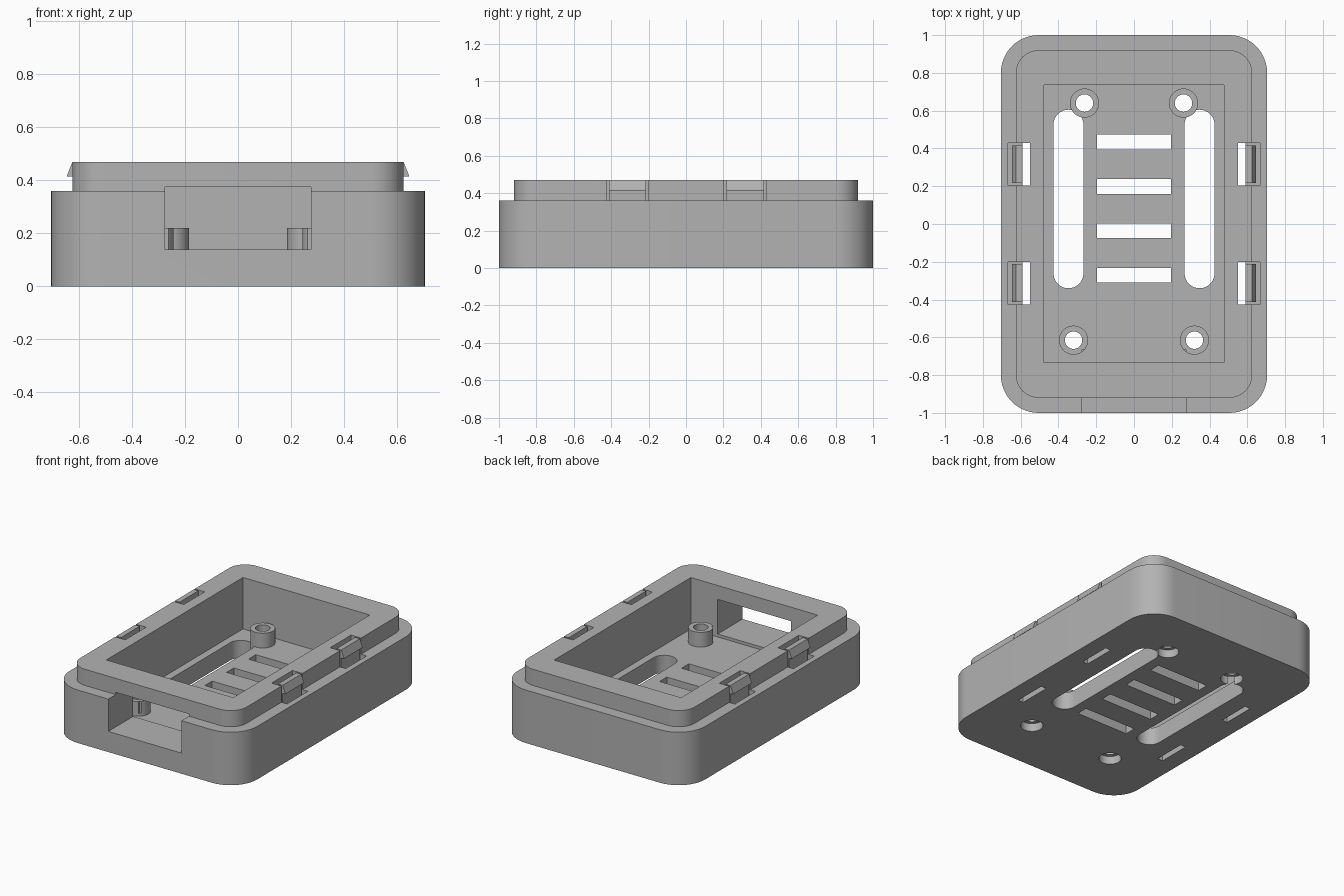
import bpy
import bmesh
from math import cos, sin, pi

if "Cube" in bpy.data.objects:
    bpy.data.objects.remove(bpy.data.objects["Cube"], do_unlink=True)

grey = bpy.data.materials.new("plain grey")
grey.use_nodes = True
grey.diffuse_color = (0.45, 0.45, 0.45, 1)
grey.node_tree.nodes["Principled BSDF"].inputs["Base Color"].default_value = (0.45, 0.45, 0.45, 1)


def prism(name, outline, lo, hi, axis="z"):
    """Extrude a closed outline along z, or an (x, z) outline along y."""
    bm = bmesh.new()
    place = (lambda p, h: (p[0], p[1], h)) if axis == "z" else (lambda p, h: (p[0], h, p[1]))
    face = bm.faces.new([bm.verts.new(place(p, lo)) for p in outline])
    moved = bmesh.ops.extrude_face_region(bm, geom=[face])["geom"]
    shift = (0, 0, hi - lo) if axis == "z" else (0, hi - lo, 0)
    bmesh.ops.translate(bm, vec=shift, verts=[v for v in moved if isinstance(v, bmesh.types.BMVert)])
    bmesh.ops.recalc_face_normals(bm, faces=bm.faces)
    mesh = bpy.data.meshes.new(name)
    bm.to_mesh(mesh)
    bm.free()
    mesh.materials.append(grey)
    obj = bpy.data.objects.new(name, mesh)
    bpy.context.collection.objects.link(obj)
    return obj


def rounded(x0, x1, y0, y1, r, steps=12):
    """Rounded rectangle outline."""
    corners = [(x1 - r, y1 - r), (x0 + r, y1 - r), (x0 + r, y0 + r), (x1 - r, y0 + r)]
    return [(cx + r * cos(a), cy + r * sin(a))
            for i, (cx, cy) in enumerate(corners)
            for a in [(i + k / steps) * pi / 2 for k in range(steps + 1)]]


def box(x0, x1, y0, y1, z0, z1, name="cutter"):
    return prism(name, [(x0, y0), (x1, y0), (x1, y1), (x0, y1)], z0, z1)


def disc(x, y, r, z0, z1, name="cutter", sides=40):
    ring = [(x + r * cos(2 * pi * k / sides), y + r * sin(2 * pi * k / sides)) for k in range(sides)]
    return prism(name, ring, z0, z1)


def combine(target, tool, operation="DIFFERENCE"):
    """Apply a boolean and discard the tool object."""
    mod = target.modifiers.new("boolean", "BOOLEAN")
    mod.operation, mod.solver, mod.object = operation, "EXACT", tool
    activate(target)
    bpy.ops.object.modifier_apply(modifier=mod.name)
    bpy.data.objects.remove(tool, do_unlink=True)


def activate(obj):
    bpy.ops.object.select_all(action="DESELECT")
    obj.select_set(True)
    bpy.context.view_layer.objects.active = obj


FLOOR, SILL, LEDGE, TOP = 0.12, 0.14, 0.36, 0.47

# Case shell with a raised lip and an open cavity
case = prism("case_body", rounded(-0.705, 0.705, -1, 1, 0.2), 0, LEDGE)
combine(case, prism("lip", rounded(-0.625, 0.625, -0.92, 0.92, 0.12), 0.2, TOP), "UNION")
combine(case, box(-0.477, 0.477, -0.733, 0.735, FLOOR, 1))

# Floor vents and long rounded slots
for y in (0.434, 0.198, -0.036, -0.272):
    combine(case, box(-0.197, 0.197, y - 0.039, y + 0.039, -1, 0.3))
for x in (-0.347, 0.347):
    combine(case, prism("cutter", rounded(x - 0.079, x + 0.079, -0.34, 0.605, 0.0785), -1, 0.3))

# Screw posts
posts = [(s * x, y) for s in (-1, 1) for x, y in ((0.262, 0.64), (0.32, -0.615))]
for x, y in posts:
    combine(case, disc(x, y, 0.077, 0.06, 0.22), "UNION")

# Front port opening, which also nicks the front posts
combine(case, box(-0.275, 0.275, -1.2, -0.665, SILL, 0.375))

# Screw holes with countersunk undersides
for x, y in posts:
    combine(case, disc(x, y, 0.046, -1, 0.5))
    combine(case, disc(x, y, 0.07, -1, 0.055))

# Clip pockets with narrow through slots, and the hooked clips
for side, s in (("left", 1), ("right", -1)):
    for end, y in (("back", 0.316), ("front", -0.313)):
        pocket = sorted((s * 0.55, s * 0.667))
        slit = sorted((s * 0.55, s * 0.59))
        combine(case, box(*pocket, y - 0.112, y + 0.112, 0.15, 1))
        combine(case, box(*slit, y - 0.112, y + 0.112, -1, 0.3))
        hook = [(0.59, 0.14), (0.625, 0.14), (0.625, 0.415), (0.645, 0.415),
                (0.645, 0.42), (0.625, TOP), (0.59, TOP)]
        prism(f"clip_{end}_{side}", [(s * x, z) for x, z in hook], y - 0.1, y + 0.1, "y")

# Smooth the curved walls, keep edges crisp
activate(case)
bpy.ops.object.shade_smooth_by_angle(angle=pi / 6)
